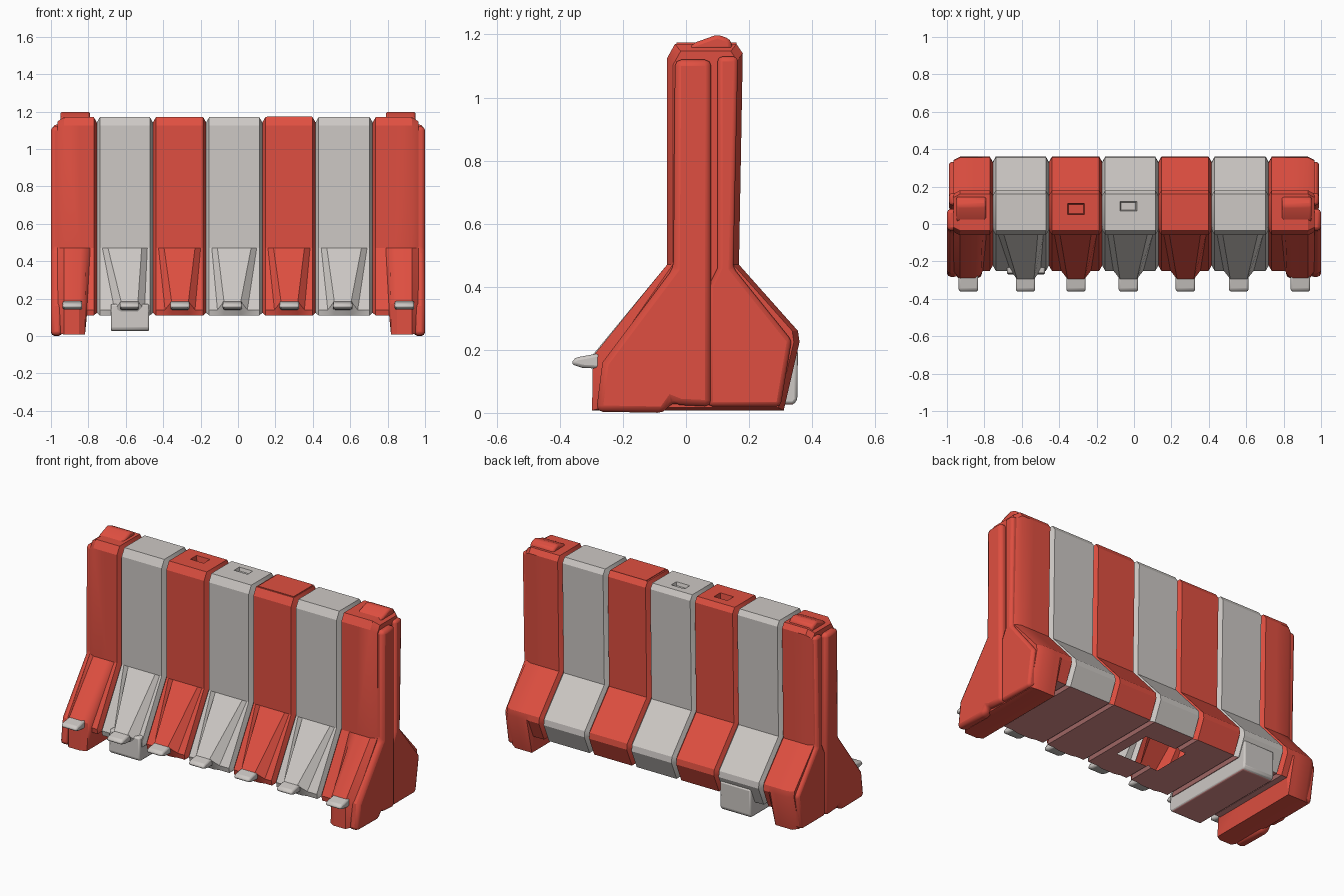
import bpy, bmesh

if "Cube" in bpy.data.objects:
    bpy.data.objects.remove(bpy.data.objects["Cube"])


def mat(name, rgb):
    m = bpy.data.materials.new(name)
    m.diffuse_color = (*rgb, 1)
    m.use_nodes = True
    m.node_tree.nodes["Principled BSDF"].inputs["Base Color"].default_value = m.diffuse_color
    return m


RED = mat("barrier red", (0.74, 0.078, 0.052))
WHITE = mat("barrier white", (0.61, 0.58, 0.555))
PINK = mat("underside pink", (0.70, 0.27, 0.26))


def finish(bm, name, mats, smooth=True):
    bmesh.ops.recalc_face_normals(bm, faces=bm.faces)
    me = bpy.data.meshes.new(name)
    bm.to_mesh(me)
    bm.free()
    for m in mats:
        me.materials.append(m)
    ob = bpy.data.objects.new(name, me)
    bpy.context.collection.objects.link(ob)
    if smooth:
        bpy.ops.object.select_all(action='DESELECT')
        ob.select_set(True)
        bpy.context.view_layer.objects.active = ob
        bpy.ops.object.shade_smooth_by_angle(angle=0.5)
    return ob


def prism(name, pts, x0, x1, mats, bevel=0.0):
    """Extrude a y-z outline along x; downward faces take the second material."""
    bm = bmesh.new()
    a = [bm.verts.new((x0, y, z)) for y, z in pts]
    b = [bm.verts.new((x1, y, z)) for y, z in pts]
    n = len(pts)
    bm.faces.new(a)
    bm.faces.new(b)
    for i in range(n):
        bm.faces.new((a[i], a[(i + 1) % n], b[(i + 1) % n], b[i]))
    bmesh.ops.recalc_face_normals(bm, faces=bm.faces)
    if len(mats) > 1:
        for f in bm.faces:
            f.material_index = int(f.normal.z < -0.9)
    ob = finish(bm, name, mats)
    if bevel:
        m = ob.modifiers.new("soft edges", 'BEVEL')
        m.width, m.segments = bevel, 2
    return ob


def station(x, xb=None, k=0.0, bot=0.11, ny=-0.25, nz=0.14, nb=-0.245, top=1.17):
    """One cross-section: k pinches it, ny/nz place the front nose, xb is x at the bend."""
    xb = x if xb is None else xb
    b = bot + k * 0.5
    pts = [(-0.06 + k, top - 0.045 - k), (-0.035 + k, top - k),
           (0.16 - k, top - k), (0.18 - k, top - 0.03 - k),
           (0.168 - k, 0.47), (0.355 - k, 0.26), (0.36 - k, 0.225),
           (0.31 - k, b), (0.16, b), (-0.08, b),
           (nb + k, b), (ny + k, nz), (-0.06 + k, 0.47)]
    out = [(x, y, z) for y, z in pts]
    out[-1] = (xb, *pts[-1])
    return out


HOLE = (-0.24, 0.05)     # x range of the opening in the underside


def stripe(name, sections, color, cap=False, pocket=None):
    bm = bmesh.new()
    rings = [[bm.verts.new(p) for p in s] for s in sections]
    n = len(rings[0])
    tops = []
    for r, s in zip(rings, rings[1:]):
        for i in range(n):
            j = (i + 1) % n
            x = (r[i].co.x + s[i].co.x) / 2
            if i == 8 and HOLE[0] < x < HOLE[1]:
                continue
            f = bm.faces.new((r[i], r[j], s[j], s[i]))
            if i in (7, 8, 9) and abs(x) < 0.8:
                f.material_index = 1
            if i == 1:
                tops.append(f)
    if cap:
        bm.faces.new(rings[-1])
    if pocket:   # small moulded recess in the top
        f = tops[len(tops) // 2]
        y0, y1, depth = pocket
        bmesh.ops.inset_individual(bm, faces=[f], thickness=0.003)
        mid = f.calc_center_median().y
        for v in f.verts:
            v.co.y = y0 if v.co.y < mid else y1
        bmesh.ops.inset_individual(bm, faces=[f], thickness=0.008)
        for v in f.verts:
            v.co.z -= depth
    return finish(bm, name, [color, PINK])


# Five middle stripes: x start, x end, nose x, recess
EDGES = [-0.755, -0.455, -0.17, 0.13, 0.415, 0.72]
NOSES = [-0.58, -0.31, -0.03, 0.275, 0.56]
POCKETS = [None, (0.05, 0.11, 0.04), (0.07, 0.12, 0.02), None, None]
for i, c in enumerate(NOSES):
    a, b = EDGES[i], EDGES[i + 1]
    nose = dict(ny=-0.295, nz=0.185, nb=-0.255)
    secs = [station(a, k=0.028), station(a + 0.016),
            station(c - 0.08, a + 0.03), station(c - 0.045, a + 0.06, **nose),
            station(c + 0.045, b - 0.06, **nose), station(c + 0.08, b - 0.03),
            station(b - 0.016), station(b, k=0.028)]
    stripe(f"stripe_{i + 2}", secs, RED if i % 2 else WHITE, pocket=POCKETS[i])

# End stripes with feet and interlocking end flanges
for s, inner, label in ((-1, -0.755, "left"), (1, 0.72, "right")):
    foot = dict(bot=0.008, ny=-0.295, nz=0.18, nb=-0.298)
    side = dict(bot=0.008, ny=-0.27, nz=0.17, nb=-0.28)
    secs = [station(inner, k=0.028), station(inner + s * 0.016),
            station(s * 0.808, s * 0.79),
            station(s * 0.818, s * 0.81, **side),
            station(s * 0.85, s * 0.84, **foot),
            station(s * 0.93, s * 0.93, **foot),
            station(s * 0.965, k=0.018, top=1.165, **side)]
    stripe(f"{label}_end_stripe", secs, RED, cap=True)
    prism(f"{label}_front_flange",
          [(-0.035, 1.12), (0.08, 1.12), (0.08, 0.02), (-0.02, 0.025), (-0.045, 0.035),
           (-0.07, 0.0), (-0.285, 0.004), (-0.265, 0.16), (-0.04, 0.46)],
          s * 0.94, s * 1.0, [RED], 0.02)
    prism(f"{label}_rear_flange",
          [(0.1, 1.13), (0.165, 1.13), (0.15, 0.46), (0.335, 0.23), (0.3, 0.02),
           (0.07, 0.02), (0.07, 0.4), (0.1, 0.46)],
          s * 0.94, s * 0.988, [RED], 0.015)
    # raised connector lug on top
    lug = prism(f"{label}_top_lug",
                [(0.0, 1.15), (0.03, 1.175), (0.1, 1.2), (0.14, 1.185), (0.15, 1.15)],
                s * 0.79, s * 0.95, [RED], 0.012)

# White tips on the front noses
for i, c in enumerate([-0.885] + NOSES + [0.89]):
    prism(f"nose_tip_{i + 1}",
          [(-0.365, 0.155), (-0.352, 0.175), (-0.27, 0.19), (-0.27, 0.14), (-0.33, 0.143)],
          c - 0.052, c + 0.052, [WHITE], 0.01)

# Support foot below the second stripe
prism("support_foot", [(-0.265, 0.17), (-0.27, 0.04), (-0.255, 0.026), (0.34, 0.026),
                       (0.353, 0.04), (0.355, 0.2)], -0.68, -0.475, [WHITE, PINK], 0.012)

# Thin cover plate on top of the fifth stripe
prism("top_cover_plate", [(-0.03, 1.168), (-0.03, 1.174), (0.16, 1.174), (0.16, 1.168)],
      0.155, 0.395, [RED])
